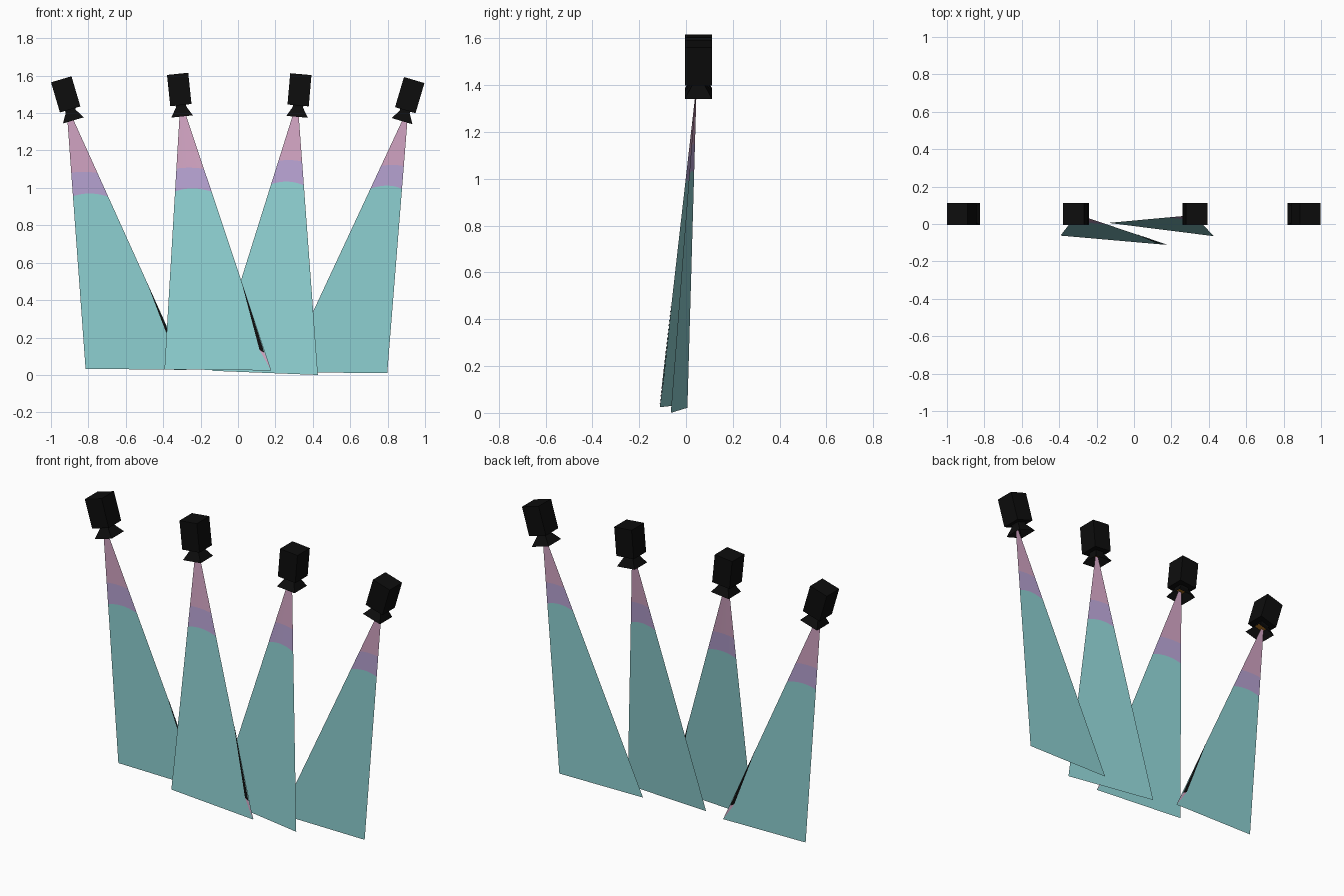
import bpy, bmesh
from math import radians
from mathutils import Matrix, Vector

cube = bpy.data.objects.get("Cube")
if cube:
    bpy.data.objects.remove(cube)


def material(name, r, g, b):
    m = bpy.data.materials.new(name)
    m.use_nodes = True
    m.diffuse_color = (r, g, b, 1)
    node = m.node_tree.nodes["Principled BSDF"]
    node.inputs["Base Color"].default_value = (r, g, b, 1)
    node.inputs["Roughness"].default_value = 0.8
    return m


black = material("black_metal", 0.004, 0.004, 0.004)
amber = material("amber_lens", 0.4, 0.16, 0.015)
pink = material("beam_pink", 0.64, 0.37, 0.54)
lavender = material("beam_lavender", 0.47, 0.36, 0.64)
teal = material("beam_teal", 0.27, 0.63, 0.64)


def finish(bm, name, mats, matrix=Matrix()):
    mesh = bpy.data.meshes.new(name)
    bm.to_mesh(mesh)
    bm.free()
    for m in mats:
        mesh.materials.append(m)
    obj = bpy.data.objects.new(name, mesh)
    obj.matrix_world = matrix
    bpy.context.collection.objects.link(obj)
    return obj


def square(bm, half, z):
    return [bm.verts.new((sx * half, sy * half, z))
            for sx, sy in ((-1, -1), (1, -1), (1, 1), (-1, 1))]


def lamp(label, x, z, tilt):
    """Housing, flared hood and lens; the origin is the middle of the hood rim."""
    place = Matrix.Translation((x, 0.053, z)) @ Matrix.Rotation(radians(tilt), 4, "Y")

    # Housing
    bm = bmesh.new()
    bmesh.ops.create_cube(bm, size=1)
    bmesh.ops.scale(bm, vec=(0.114, 0.116, 0.168), verts=bm.verts)
    bmesh.ops.translate(bm, vec=(0, 0, 0.145), verts=bm.verts)
    finish(bm, label + "_lamp_housing", [black], place)

    # Hood, open at the bottom
    bm = bmesh.new()
    rim, neck, top = square(bm, 0.058, 0), square(bm, 0.028, 0.05), square(bm, 0.028, 0.065)
    for low, high in ((rim, neck), (neck, top)):
        for i in range(4):
            j = (i + 1) % 4
            bm.faces.new((low[i], low[j], high[j], high[i]))
    finish(bm, label + "_lamp_hood", [black], place)

    # Lens
    bm = bmesh.new()
    bm.faces.new(reversed(square(bm, 0.028, 0.048)))
    finish(bm, label + "_lamp_lens", [amber], place)


def beam(label, top, bottom, bands, sliver):
    """Flat light beam, split by arched rows into three colour bands."""
    tl, tr, bl, br = (Vector(p) for p in (*top, *bottom))

    def point(u, t):
        return tl.lerp(tr, u).lerp(bl.lerp(br, u), t)

    bm = bmesh.new()
    columns = 8
    rows = []
    for t, arch in ((-0.03, 0), (bands[0], 0.004), (bands[1], 0.012), (1, 0)):
        row = []
        for c in range(columns + 1):
            u = c / columns
            row.append(bm.verts.new(point(u, t - arch * 4 * u * (1 - u))))
        rows.append(row)
    for r in range(3):
        for c in range(columns):
            a, b = rows[r], rows[r + 1]
            face = bm.faces.new((b[c], b[c + 1], a[c + 1], a[c]))
            face.material_index = r
    finish(bm, label + "_beam", [pink, lavender, teal])

    # Dark sliver and pink tip along the lower edge, on both sides
    if sliver:
        bm = bmesh.new()
        normal = (tr - bl).cross(br - bl).normalized() * 0.002
        for side in (-1, 1):
            start, inner, edge, tip = (
                bm.verts.new(point(u, t) + normal * side)
                for u, t in ((1, 0.64), (0.95, 0.92), (0.99, 0.93), (1, 1)))
            bm.faces.new((start, inner, edge))
            bm.faces.new((inner, tip, edge)).material_index = 1
        finish(bm, label + "_beam_edge", [black, pink])


# Lamps: rim centre x, rim centre z, tilt
lamp("outer_right", -0.880, 1.361, -16.5)
lamp("inner_right", -0.299, 1.382, -6)
lamp("inner_left", 0.316, 1.380, 5)
lamp("outer_left", 0.877, 1.357, 16.5)

# Beams: top corners, bottom corners, colour band limits
beam("outer_right", ((-0.912, 0.045, 1.36), (-0.878, 0.045, 1.36)),
     ((-0.815, 0.045, 0.033), (-0.275, 0.045, 0.027)), (0.21, 0.305), True)
beam("inner_right", ((-0.313, 0.042, 1.38), (-0.275, 0.042, 1.38)),
     ((-0.393, -0.062, 0.03), (0.178, -0.112, 0.024)), (0.205, 0.295), True)
beam("inner_left", ((0.29, 0.045, 1.38), (0.325, 0.042, 1.38)),
     ((-0.136, 0.006, 0.022), (0.427, -0.065, 0.0)), (0.173, 0.265), False)
beam("outer_left", ((0.878, 0.045, 1.36), (0.906, 0.045, 1.36)),
     ((0.25, 0.045, 0.014), (0.798, 0.045, 0.01)), (0.18, 0.27), False)
